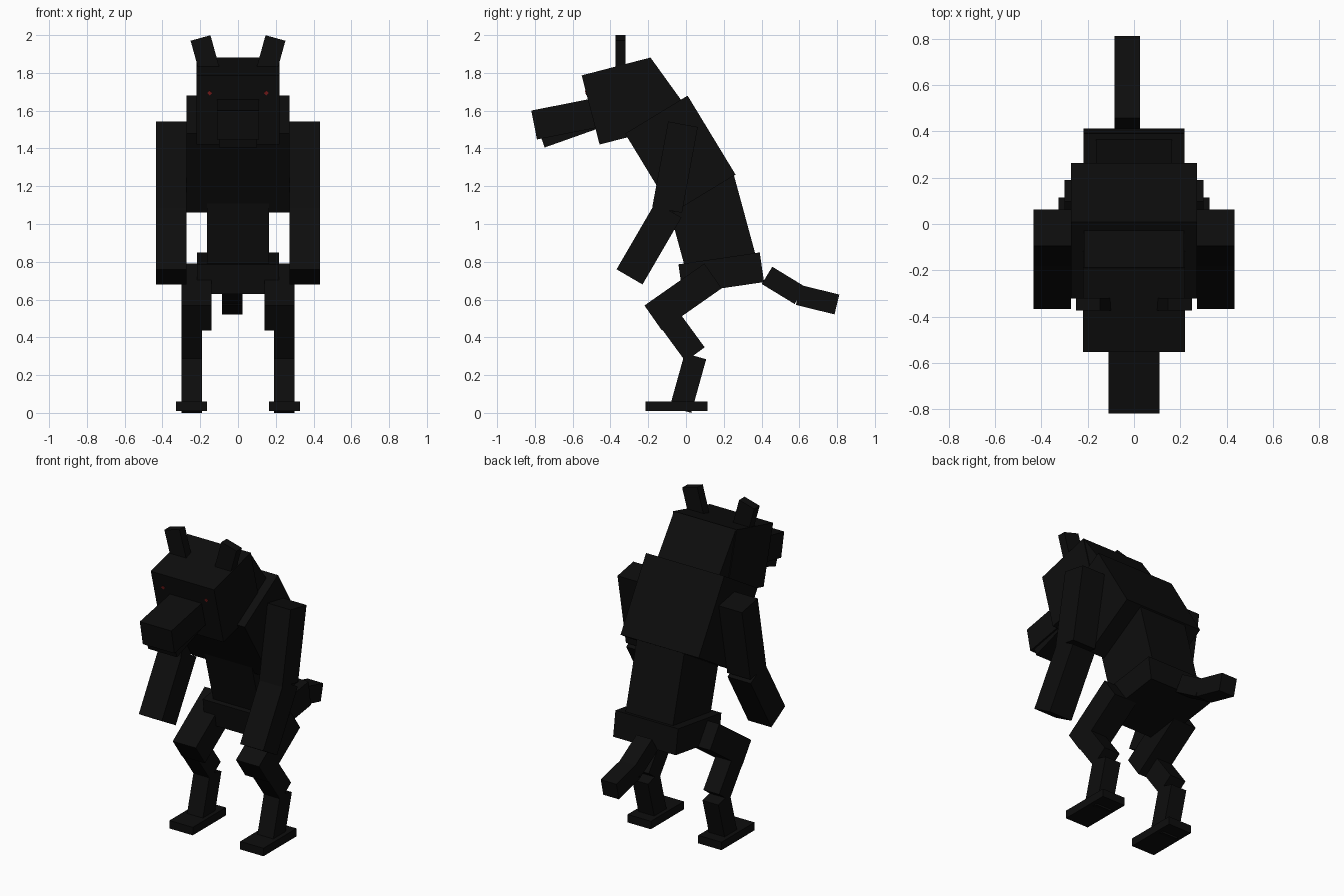
import bpy
import bmesh
import math
from mathutils import Matrix, Vector

cube = bpy.data.objects.get("Cube")
if cube:
    bpy.data.objects.remove(cube, do_unlink=True)


def material(name, rgb, rough=0.9):
    m = bpy.data.materials.new(name)
    m.use_nodes = True
    m.diffuse_color = (*rgb, 1)
    bsdf = next(n for n in m.node_tree.nodes if n.type == 'BSDF_PRINCIPLED')
    bsdf.inputs["Base Color"].default_value = (*rgb, 1)
    bsdf.inputs["Roughness"].default_value = rough
    return m


FUR = material("black fur", (0.004, 0.004, 0.004))
RED = material("red eye", (0.2, 0.012, 0.012))


def box(name, size, matrix, mat=FUR):
    """A flat-shaded box of the given size, placed by a matrix."""
    bm = bmesh.new()
    bmesh.ops.create_cube(bm, size=1)
    bm.transform(matrix @ Matrix.Diagonal((*size, 1)))
    bmesh.ops.recalc_face_normals(bm, faces=bm.faces)
    me = bpy.data.meshes.new(name)
    bm.to_mesh(me)
    bm.free()
    me.materials.append(mat)
    ob = bpy.data.objects.new(name, me)
    bpy.context.collection.objects.link(ob)
    return ob


def segment(name, a, b, thick, x0, x1):
    """A box running from a to b, given as (y, z), and spanning x0 to x1."""
    a, b = Vector((0, *a)), Vector((0, *b))
    d = b - a
    mid = (a + b) / 2
    mid.x = (x0 + x1) / 2
    turn = Matrix.Rotation(math.atan2(d.z, d.y), 4, 'X')
    return box(name, (abs(x1 - x0), d.length, thick), Matrix.Translation(mid) @ turn)


# Central body: name, start (y, z), end (y, z), thickness, half width
BODY = [
    ("head", (-.370, 1.834), (-.275, 1.468), .377, .22),
    ("snout", (-.804, 1.524), (-.484, 1.587), .156, .11),
    ("jaw", (-.766, 1.455), (-.467, 1.561), .106, .10),
    ("neck", (-.286, 1.812), (-.069, 1.511), .24, .215),
    ("chest", (-.157, 1.579), (.097, 1.161), .387, .272),
    ("waist", (.069, 1.217), (.190, .772), .378, .165),
    ("pelvis", (.175, .818), (.198, .661), .435, .218),
]
for name, a, b, thick, half in BODY:
    segment(name, a, b, thick, -half, half)

# Tail, set slightly to one side
segment("tail_base", (.429, .728), (.603, .622), .107, -.084, .025)
segment("tail_tip", (.595, .624), (.799, .574), .108, -.084, .025)

# Limbs on both sides: name, start, end, thickness, inner x, outer x
LIMBS = [
    ("upper_arm", (-.016, 1.528), (-.100, 1.074), .160, .272, .433),
    ("forearm", (-.093, 1.074), (-.299, .720), .159, .272, .433),
    ("thigh", (.143, .725), (-.174, .503), .160, .14, .30),
    ("shin", (-.151, .582), (.048, .310), .126, .19, .30),
    ("lower_leg", (.050, .300), (-.029, .016), .118, .19, .30),
    ("foot", (-.214, .035), (.114, .035), .05, .165, .327),
]
for side, s in (("left", 1), ("right", -1)):
    for name, a, b, thick, xi, xo in LIMBS:
        segment(f"{side}_{name}", a, b, thick, s * xi, s * xo)

    # Ear leaning outward
    lean = Matrix.Rotation(s * math.radians(15.5), 4, 'Y')
    box(f"{side}_ear", (.109, .054, .205),
        Matrix.Translation((s * .171, -.347, 1.886)) @ lean)

    # Tiny diamond eye plate lying on the sloped face
    tilt = Matrix.Rotation(math.radians(14.6), 4, 'X')
    turn = Matrix.Rotation(math.radians(45), 4, 'Y')
    box(f"{side}_eye", (.018, .006, .018),
        Matrix.Translation((s * .15, -.529, 1.694)) @ tilt @ turn, RED)
